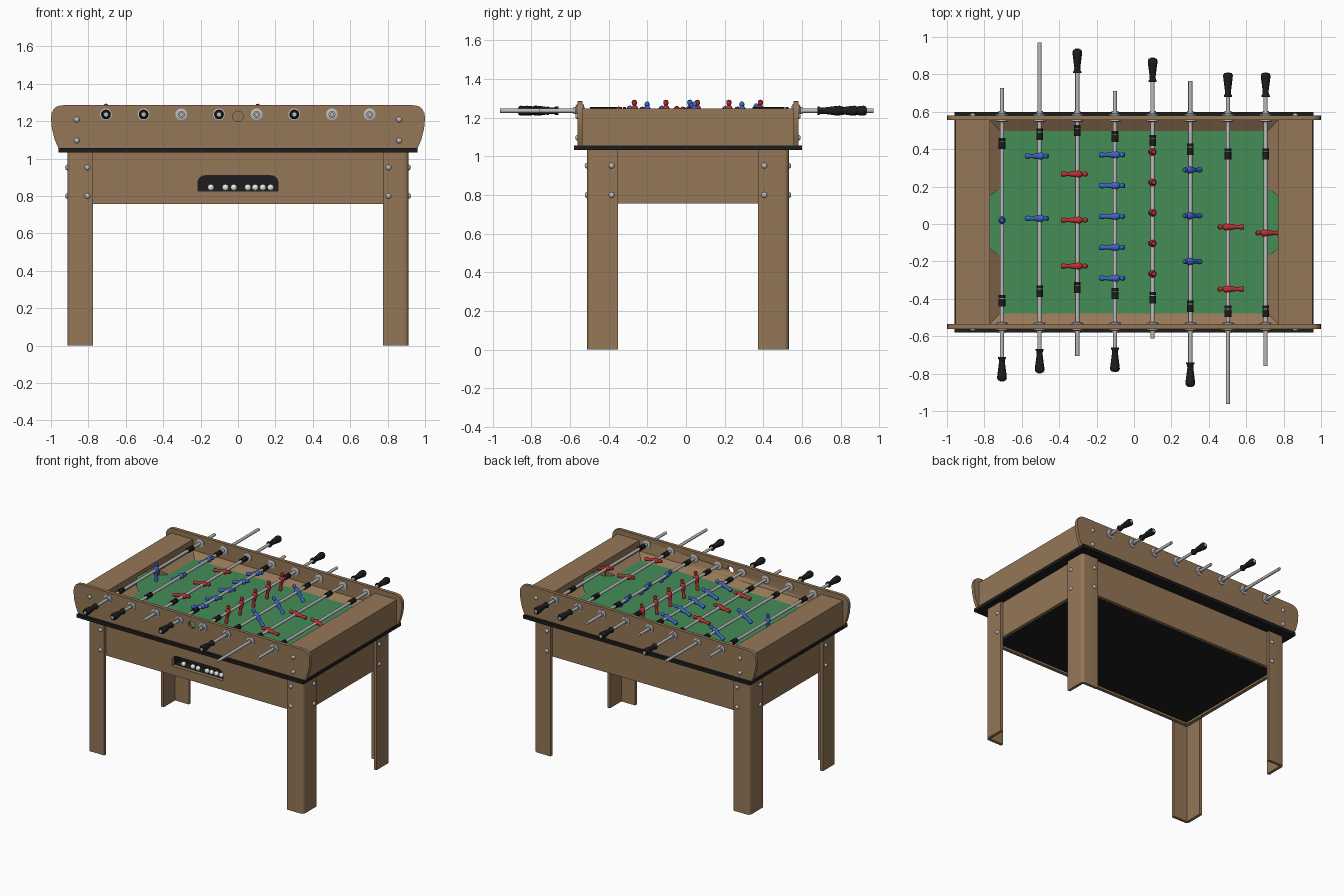
import bpy, bmesh
from math import sin, cos, pi, radians
from mathutils import Vector

cube = bpy.data.objects.get("Cube")
if cube:
    bpy.data.objects.remove(cube, do_unlink=True)

OY = 0.01          # cabinet centre in y
PITCH = 1.13       # playing surface height
ROD_Z = 1.236
PANEL_IN, PANEL_OUT = 0.545, 0.571


def material(name, rgb):
    m = bpy.data.materials.new(name)
    m.use_nodes = True
    m.diffuse_color = (*rgb, 1)
    m.node_tree.nodes["Principled BSDF"].inputs["Base Color"].default_value = (*rgb, 1)
    return m


wood = material("brown_wood", (0.30, 0.185, 0.095))
green = material("pitch_green", (0.058, 0.27, 0.095))
black = material("black", (0.012, 0.012, 0.012))
steel = material("steel", (0.5, 0.5, 0.5))
white = material("ball_white", (0.8, 0.8, 0.78))
red = material("player_red", (0.48, 0.03, 0.035))
blue = material("player_blue", (0.045, 0.13, 0.55))


def finish(bm, name, mat, smooth=False):
    bmesh.ops.recalc_face_normals(bm, faces=bm.faces)
    me = bpy.data.meshes.new(name)
    bm.to_mesh(me)
    bm.free()
    me.materials.append(mat)
    if smooth:
        me.polygons.foreach_set("use_smooth", [True] * len(me.polygons))
        me.set_sharp_from_angle(angle=radians(40))
    ob = bpy.data.objects.new(name, me)
    bpy.context.collection.objects.link(ob)
    return ob


def hull(name, points, mat):
    """Convex solid around points; y is measured from the cabinet centre."""
    bm = bmesh.new()
    for x, y, z in points:
        bm.verts.new((x, y + OY, z))
    bmesh.ops.convex_hull(bm, input=bm.verts)
    bmesh.ops.dissolve_limit(bm, angle_limit=0.01, verts=bm.verts, edges=bm.edges)
    return finish(bm, name, mat)


def box(name, xs, ys, zs, mat):
    return hull(name, [(x, y, z) for x in xs for y in ys for z in zs], mat)


def prism(name, outline, axis, lo, hi, mat):
    """Extrude an outline along y (points are x, z) or along z (points are x, y)."""
    bm = bmesh.new()

    def place(p, t):
        return (p[0], t + OY, p[1]) if axis == "y" else (p[0], p[1] + OY, t)
    face = bm.faces.new([bm.verts.new(place(p, lo)) for p in outline])
    top = bmesh.ops.extrude_face_region(bm, geom=[face])["geom"]
    step = (0, hi - lo, 0) if axis == "y" else (0, 0, hi - lo)
    bmesh.ops.translate(bm, vec=step, verts=[g for g in top if isinstance(g, bmesh.types.BMVert)])
    return finish(bm, name, mat, True)


def lathe(name, profile, origin, axis, mat, segs=16):
    """Revolve (radius, height) points around an axis from origin."""
    turn = Vector((0, 0, 1)).rotation_difference(Vector(axis))
    bm = bmesh.new()
    rings = []
    for r, h in profile:
        n = segs if r > 0 else 1
        rings.append([bm.verts.new(turn @ Vector((r * cos(2 * pi * i / segs), r * sin(2 * pi * i / segs), h))
                                   + Vector(origin)) for i in range(n)])
    for a, b in zip(rings, rings[1:]):
        for i in range(segs):
            j = (i + 1) % segs
            quad = [a[i % len(a)], a[j % len(a)], b[j % len(b)], b[i % len(b)]]
            bm.faces.new(list(dict.fromkeys(quad)))
    return finish(bm, name, mat, True)


def rod_piece(name, r, origin, axis, length, mat, segs=16):
    return lathe(name, [(0, 0), (r, 0), (r, length), (0, length)], origin, axis, mat, segs)


def cut(target, cutter):
    mod = target.modifiers.new("cut", "BOOLEAN")
    mod.operation, mod.object, mod.solver = "DIFFERENCE", cutter, "EXACT"
    bpy.context.view_layer.update()
    done = target.evaluated_get(bpy.context.evaluated_depsgraph_get())
    mesh = bpy.data.meshes.new_from_object(done)
    target.modifiers.clear()
    target.data = mesh
    bpy.data.objects.remove(cutter, do_unlink=True)


def bolt(origin, axis):
    lathe("bolt", [(0.015, 0), (0.014, 0.005), (0.009, 0.01), (0, 0.012)], origin, axis, steel, 12)


# Base plate and playing surface
box("base_plate", (-0.96, 0.96), (-0.59, 0.59), (1.032, 1.057), black)
box("pitch", (-0.89, 0.89), (-PANEL_IN, PANEL_IN), (1.057, PITCH), green)

# Long side panels with rounded top corners
half = [(0.96, 1.055), (0.98, 1.10), (0.995, 1.16), (1.0, 1.215), (0.996, 1.245), (0.983, 1.268),
        (0.963, 1.281), (0.935, 1.285)]
outline = half + [(-x, z) for x, z in reversed(half)]
for s, name in ((-1, "front_panel"), (1, "back_panel")):
    panel = prism(name, outline, "y", s * PANEL_IN, s * PANEL_OUT, wood)
    if s < 0:   # ball feed hole
        cut(panel, rod_piece("hole_cutter", 0.028, (0, -0.7, 1.225), (0, 1, 0), 0.3, wood, 24))
    for sx in (-1, 1):
        for z in (1.096, 1.208):
            bolt((sx * 0.862, s * PANEL_OUT + OY, z), (0, s, 0))

# End blocks with goals, and sloped edges around the pitch
for sx, side in ((1, "left"), (-1, "right")):
    block = box(side + "_end_block", (sx * 0.77, sx * 0.955), (-PANEL_IN, PANEL_IN), (1.055, 1.247), wood)
    cut(block, box("goal_cutter", (sx * 0.7, sx * 0.88), (-0.13, 0.13), (1.1, 1.215), wood))
    for sy in (-1, 1):
        hull(side + "_end_slope", [(sx * 0.717, sy * 0.18, PITCH), (sx * 0.717, sy * 0.488, PITCH)]
             + [(sx * 0.77, sy * y, z) for y in (0.14, PANEL_IN) for z in (PITCH, PITCH + 0.035)], wood)
for sy in (-1, 1):
    hull("side_slope", [(sx * 0.77, sy * y, PITCH + h) for sx in (-1, 1)
                        for y, h in ((0.488, 0), (PANEL_IN, 0), (PANEL_IN, 0.035))], wood)

# Lower cabinet
AX, AY, T = 0.89, 0.5, 0.025
apron_z = (0.757, 1.033)
front = box("front_apron", (-AX, AX), (-AY, -AY + T), apron_z, wood)
box("back_apron", (-AX, AX), (AY - T, AY), apron_z, wood)
for sx in (-1, 1):
    box("end_apron", (sx * (AX - T), sx * AX), (-AY + T, AY - T), apron_z, wood)
box("cabinet_floor", (-AX + T, AX - T), (-AY + T, AY - T), (0.772, 0.787), black)

# Ball tray in the front
arch = [(0.215, 0.827), (0.215, 0.875), (0.207, 0.895), (0.193, 0.905), (0.17, 0.909)]
cut(front, prism("tray_cutter", arch + [(-x, z) for x, z in reversed(arch)], "y", -0.6, -0.4, wood))
for name, xs, ys, zs in (("tray_back", (-0.24, 0.24), (-0.40, -0.39), (0.81, 0.93)),
                         ("tray_floor", (-0.24, 0.24), (-0.475, -0.39), (0.81, 0.827)),
                         ("tray_roof", (-0.24, 0.24), (-0.475, -0.39), (0.912, 0.93)),
                         ("tray_left", (0.22, 0.24), (-0.475, -0.39), (0.81, 0.93)),
                         ("tray_right", (-0.24, -0.22), (-0.475, -0.39), (0.81, 0.93))):
    box(name, xs, ys, zs, black)
for x in (-0.145, -0.067, -0.022, 0.053, 0.092, 0.133, 0.174):
    lathe("ball", [(0.018 * sin(pi * i / 8), -0.018 * cos(pi * i / 8)) if 0 < i < 8 else (0, 0.018 * (i / 4 - 1))
                   for i in range(9)], (x, -0.46 + OY, 0.845), (0, 0, 1), white)

# Angle-section legs with rounded outer corner
LX, LY, R, LT = 0.912, 0.522, 0.025, 0.022
for sx in (-1, 1):
    for sy in (-1, 1):
        arc = [(LX - R + R * cos(a), LY - R + R * sin(a)) for a in [i * pi / 10 for i in range(6)]]
        section = [(LX, LY - 0.16)] + arc + [(LX - 0.138, LY), (LX - 0.138, LY - LT),
                                             (LX - LT, LY - LT), (LX - LT, LY - 0.16)]
        prism(("back" if sy > 0 else "front") + ("_left" if sx > 0 else "_right") + "_leg",
              [(sx * x, sy * y) for x, y in section], "z", 0, 1.033, wood)
        for z in (0.80, 0.952):
            bolt((sx * 0.805, sy * LY + OY, z), (0, sy, 0))
            bolt((sx * LX, sy * 0.395 + OY, z), (sx, 0, 0))

# Rods: handle side, handle tip y, bare tip y, stopper y, team, player y, spacing, count, tilt
rods = [(-1, 0.84, 0.727, 0.43, blue, 0.02, 0, 1, 0),
        (-1, 0.797, 0.97, 0.48, blue, 0.363, 0.333, 2, 58),
        (1, 0.936, 0.706, 0.50, red, 0.267, 0.246, 3, 82),
        (-1, 0.79, 0.71, 0.468, blue, 0.37, 0.165, 5, 72),
        (1, 0.888, 0.612, 0.446, red, 0.385, 0.163, 5, 8),
        (-1, 0.87, 0.765, 0.40, blue, 0.289, 0.245, 3, -40),
        (1, 0.81, 0.963, 0.374, red, -0.016, 0.332, 2, -83),
        (1, 0.81, 0.76, 0.374, red, -0.048, 0, 1, -75)]
grip = [(0, 0), (0.022, 0), (0.022, 0.008), (0.017, 0.014), (0.016, 0.03), (0.021, 0.07),
        (0.025, 0.1), (0.026, 0.115), (0.02, 0.127), (0, 0.13)]
figure = [(0, -0.086), (0.013, -0.086), (0.015, -0.07), (0.01, -0.055), (0.013, -0.03), (0.019, -0.005),
          (0.02, 0.012), (0.013, 0.024), (0.008, 0.028), (0.012, 0.035), (0.014, 0.043), (0.011, 0.053), (0, 0.058)]
flange = [(0, 0), (0.032, 0), (0.032, 0.006), (0.018, 0.01), (0.018, 0.022), (0, 0.022)]

for i, (s, grip_tip, bare_tip, stop, team, first, gap, count, tilt) in enumerate(rods):
    x = -0.706 + 0.2014 * i
    rod_piece("rod", 0.011, (x, -s * bare_tip, ROD_Z), (0, s, 0), bare_tip + grip_tip + 0.001, steel)
    lathe("handle", grip, (x, s * (grip_tip - 0.13), ROD_Z), (0, s, 0), black)
    for y in (stop, stop - 0.84):
        rod_piece("stopper", 0.018, (x, y - 0.03, ROD_Z), (0, 1, 0), 0.04, black)
        rod_piece("stopper_ring", 0.018, (x, y + 0.014, ROD_Z), (0, 1, 0), 0.016, black)
    for sy in (-1, 1):
        lathe("outer_bearing", flange, (x, sy * PANEL_OUT + OY, ROD_Z), (0, sy, 0), steel)
        lathe("inner_bearing", flange[:4] + [(0, 0.01)], (x, sy * PANEL_IN + OY, ROD_Z), (0, -sy, 0), steel)
        for k in range(3):
            a = pi / 2 + k * 2 * pi / 3
            rod_piece("bearing_screw", 0.004, (x + 0.024 * cos(a), sy * PANEL_OUT + OY, ROD_Z + 0.024 * sin(a)),
                      (0, sy, 0), 0.011, steel, 6)
    a = radians(tilt)
    for k in range(count):
        lathe("player", figure, (x, first - k * gap, ROD_Z), (sin(a), 0, cos(a)), team, 12)
